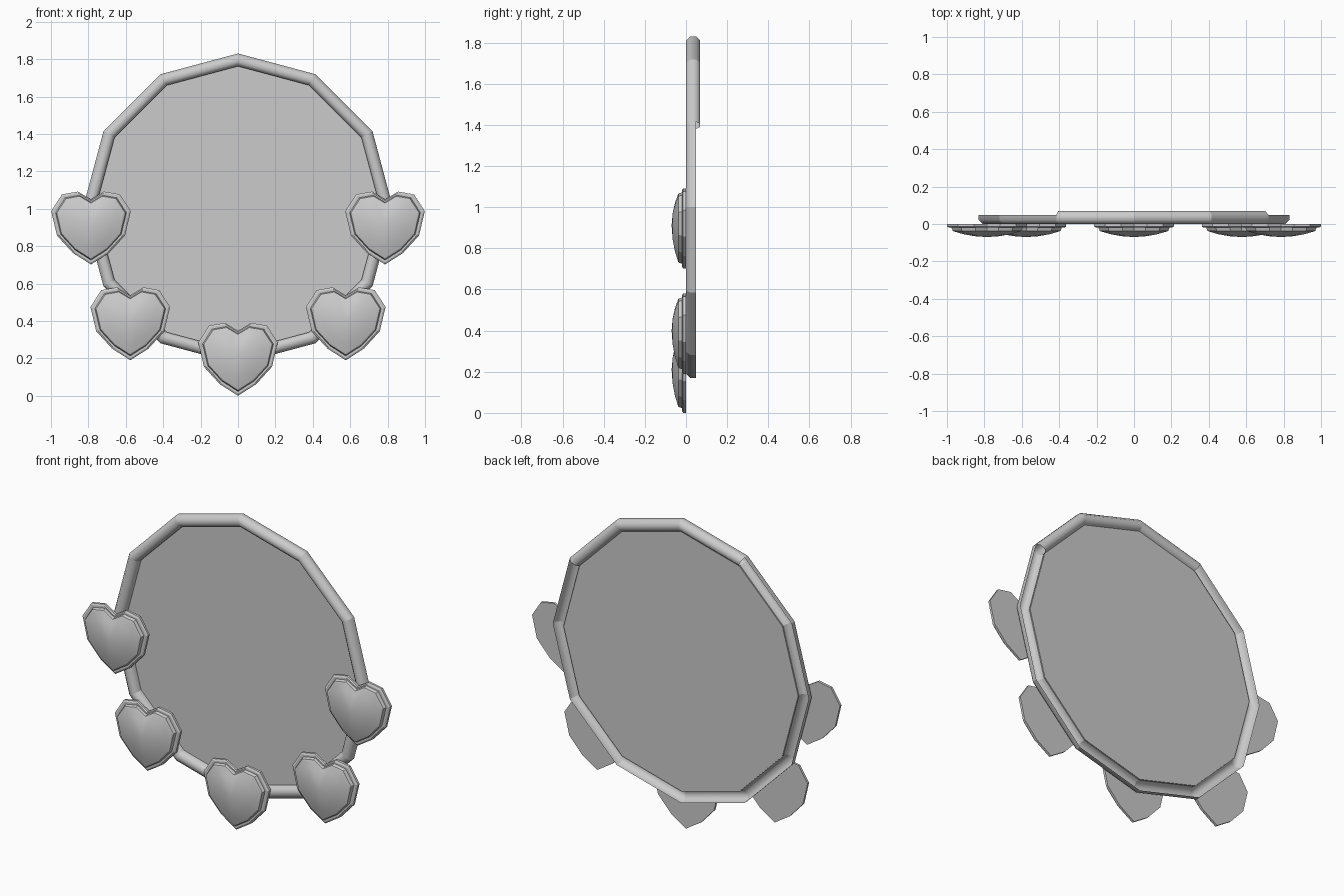
import bpy, bmesh
from math import sin, cos, pi, radians

if "Cube" in bpy.data.objects:
    bpy.data.objects.remove(bpy.data.objects["Cube"])

CZ = 1.01      # height of the frame centre
N = 12         # sides of the frame


def finish(name, bm, flip_fix=True):
    if flip_fix:
        bmesh.ops.recalc_face_normals(bm, faces=bm.faces)
    me = bpy.data.meshes.new(name)
    bm.to_mesh(me)
    bm.free()
    ob = bpy.data.objects.new(name, me)
    bpy.context.collection.objects.link(ob)
    return ob


# Twelve-sided frame: octagonal tube, open at the back except the top three sides
def make_frame():
    bm = bmesh.new()
    rings = []
    for i in range(N):
        a = 2 * pi * i / N
        ring = []
        for k in range(8):
            t = pi / 8 + k * pi / 4
            r = 0.796 + 0.037 * cos(t)
            ring.append(bm.verts.new((r * cos(a), 0.035 + 0.037 * sin(t), CZ + r * sin(a))))
        rings.append(ring)
    for i in range(N):
        closed = i in (1, 2, 3)
        for k in range(8):
            if k in (0, 1, 2) and not closed:
                continue
            A, B = rings[i], rings[(i + 1) % N]
            j = (k + 1) % 8
            f = bm.faces.new((A[k], A[j], B[j], B[k]))
            f.smooth = True
    for ring in rings:              # keep the mitred corners crisp
        for k in range(8):
            e = bm.edges.get((ring[k], ring[(k + 1) % 8]))
            if e:
                e.smooth = False
    return finish("frame", bm)


# Flat mirror panel
def make_panel():
    bm = bmesh.new()
    r = 0.765
    bm.faces.new([bm.verts.new((r * cos(2 * pi * i / N), 0.045, CZ + r * sin(2 * pi * i / N)))
                  for i in range(N)])
    return finish("mirror_panel", bm, False)


# Heart ornament: stacked, shrinking outlines rising to a domed front
HALF = [(0.07, 0.39), (0.155, 0.375), (0.213, 0.285), (0.182, 0.155), (0.097, 0.062)]
OUTLINE = [(0, 0.348)] + HALF + [(0, 0)] + [(-x, z) for x, z in reversed(HALF)]
LAYERS = [(1.0, 0.0), (1.0, -0.014), (0.95, -0.02), (0.89, -0.02), (0.86, -0.037),
          (0.82, -0.04), (0.6, -0.054), (0.32, -0.065)]


def make_heart(name, cx, z0):
    bm = bmesh.new()
    mid = 0.21
    rings = [[bm.verts.new((cx + x * s, y, z0 + mid + (z - mid) * s)) for x, z in OUTLINE]
             for s, y in LAYERS]
    n = len(OUTLINE)
    for li, (A, B) in enumerate(zip(rings, rings[1:])):
        for k in range(n):
            j = (k + 1) % n
            bm.faces.new((A[k], A[j], B[j], B[k])).smooth = li >= 5
    tip = bm.verts.new((cx, -0.07, z0 + mid))
    for k in range(n):
        bm.faces.new((rings[-1][k], rings[-1][(k + 1) % n], tip)).smooth = True
    bm.faces.new(rings[0])
    for e in bm.edges:              # sharp rims, smooth dome
        if len(e.link_faces) == 2 and e.calc_face_angle(0) > radians(30):
            e.smooth = False
    return finish(name, bm)


make_frame()
make_panel()
make_heart("heart_bottom", 0, 0.01)
for side, s in (("left", -1), ("right", 1)):
    make_heart("heart_lower_" + side, s * 0.576, 0.2)
    make_heart("heart_upper_" + side, s * 0.786, 0.712)

# Rest the lowest heart on the floor
for ob in bpy.context.collection.objects:
    ob.location.z = -0.01
